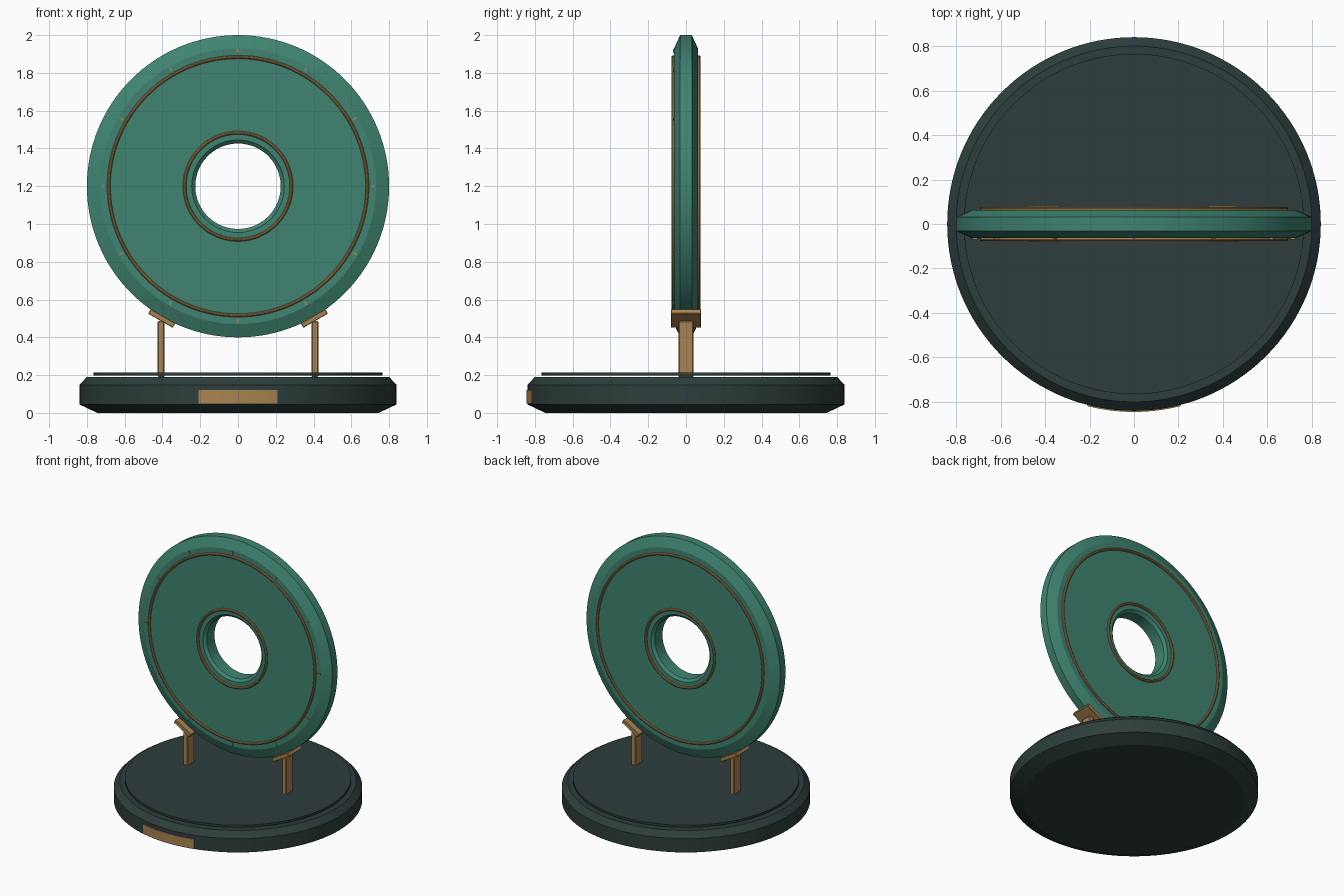
import bpy, bmesh, math
from mathutils import Matrix, Vector

if "Cube" in bpy.data.objects:
    bpy.data.objects.remove(bpy.data.objects["Cube"])


def material(name, rgb):
    m = bpy.data.materials.new(name)
    m.diffuse_color = (*rgb, 1)
    m.use_nodes = True
    m.node_tree.nodes["Principled BSDF"].inputs["Base Color"].default_value = m.diffuse_color
    return m


JADE = material("jade_green", (0.05, 0.23, 0.165))
DARK = material("dark_slate", (0.026, 0.048, 0.045))
BRASS = material("brass", (0.40, 0.23, 0.08))
CENTRE = Matrix.Translation((0, 0, 1.2))
UPRIGHT = CENTRE @ Matrix.Rotation(math.pi / 2, 4, 'X')


def finish(bm, name, mat, matrix=Matrix()):
    bmesh.ops.recalc_face_normals(bm, faces=bm.faces)
    mesh = bpy.data.meshes.new(name)
    bm.to_mesh(mesh)
    bm.free()
    mesh.transform(matrix)
    mesh.materials.append(mat)
    ob = bpy.data.objects.new(name, mesh)
    bpy.context.collection.objects.link(ob)
    bpy.ops.object.select_all(action='DESELECT')
    ob.select_set(True)
    bpy.context.view_layer.objects.active = ob
    bpy.ops.object.shade_smooth_by_angle(angle=math.radians(20))
    return ob


def lathe(name, profile, mat, matrix=Matrix(), closed=True, steps=128):
    """Spin (radius, height) points round z; an open profile gets flat caps."""
    bm = bmesh.new()
    rings = []
    for r, z in profile:
        rings.append([bm.verts.new((r * math.cos(a), r * math.sin(a), z))
                      for a in (2 * math.pi * i / steps for i in range(steps))])
    pairs = list(zip(rings, rings[1:]))
    if closed:
        pairs.append((rings[-1], rings[0]))
    for a, b in pairs:
        for i in range(steps):
            j = (i + 1) % steps
            bm.faces.new((a[i], a[j], b[j], b[i]))
    if not closed:
        bm.faces.new(rings[0])
        bm.faces.new(rings[-1])
    return finish(bm, name, mat, matrix)


def box(name, size, mat, matrix, bevel=0.0):
    bm = bmesh.new()
    bmesh.ops.create_cube(bm, size=1)
    bmesh.ops.scale(bm, vec=Vector(size), verts=bm.verts)
    if bevel:
        bmesh.ops.bevel(bm, geom=bm.edges[:], offset=bevel, segments=1, affect='EDGES')
    return finish(bm, name, mat, matrix)


# Round plinth and the thin plate on top of it
lathe("plinth", [(0.745, 0), (0.84, 0.045), (0.84, 0.148), (0.80, 0.19)], DARK, closed=False)
lathe("plinth_top_plate", [(0.765, 0.197), (0.765, 0.213)], DARK, closed=False)

# Upright disc with chamfered rim and bore
half = [(0.245, 0.063), (0.73, 0.063), (0.80, 0.031)]
disc = half + [(r, -y) for r, y in reversed(half)] + [(0.226, -0.045), (0.226, 0.045)]
lathe("disc", disc, JADE, UPRIGHT)

# Brass inlay rings on both faces
for face, side in (("front", 1), ("back", -1)):
    for label, radius in (("outer", 0.684), ("inner", 0.283)):
        tube = [(radius + 0.009 * math.cos(a), side * 0.069 + 0.009 * math.sin(a))
                for a in (2 * math.pi * i / 10 for i in range(10))]
        lathe(f"{face}_{label}_ring", tube, BRASS, UPRIGHT)

# Twelve small marks on the front face
for i in range(12):
    turn = Matrix.Rotation(i * math.pi / 6, 4, 'Y')
    box(f"mark_{i + 1}", (0.009, 0.014, 0.022), BRASS,
        CENTRE @ turn @ Matrix.Translation((0, -0.063, 0.715)))

# Cradle posts and tilted pads
for label, s in (("left", -1), ("right", 1)):
    box(f"{label}_post", (0.037, 0.08, 0.295), BRASS,
        Matrix.Translation((s * 0.407, 0, 0.338)), 0.005)
    turn = Matrix.Rotation(-s * math.radians(30), 4, 'Y')
    box(f"{label}_pad", (0.15, 0.16, 0.028), BRASS,
        CENTRE @ turn @ Matrix.Translation((0, 0, -0.808)), 0.003)

# Curved blank plate on the front of the plinth
bm = bmesh.new()
n, spread = 16, math.asin(0.21 / 0.845)
sections = []
for i in range(n + 1):
    a = -spread + 2 * spread * i / n
    sections.append([bm.verts.new((r * math.sin(a), -r * math.cos(a), z))
                     for r, z in ((0.83, 0.05), (0.845, 0.05), (0.845, 0.12), (0.83, 0.12))])
for p, q in zip(sections, sections[1:]):
    for k in range(4):
        bm.faces.new((p[k], p[(k + 1) % 4], q[(k + 1) % 4], q[k]))
bm.faces.new(sections[0])
bm.faces.new(sections[-1])
finish(bm, "front_plate", BRASS)
